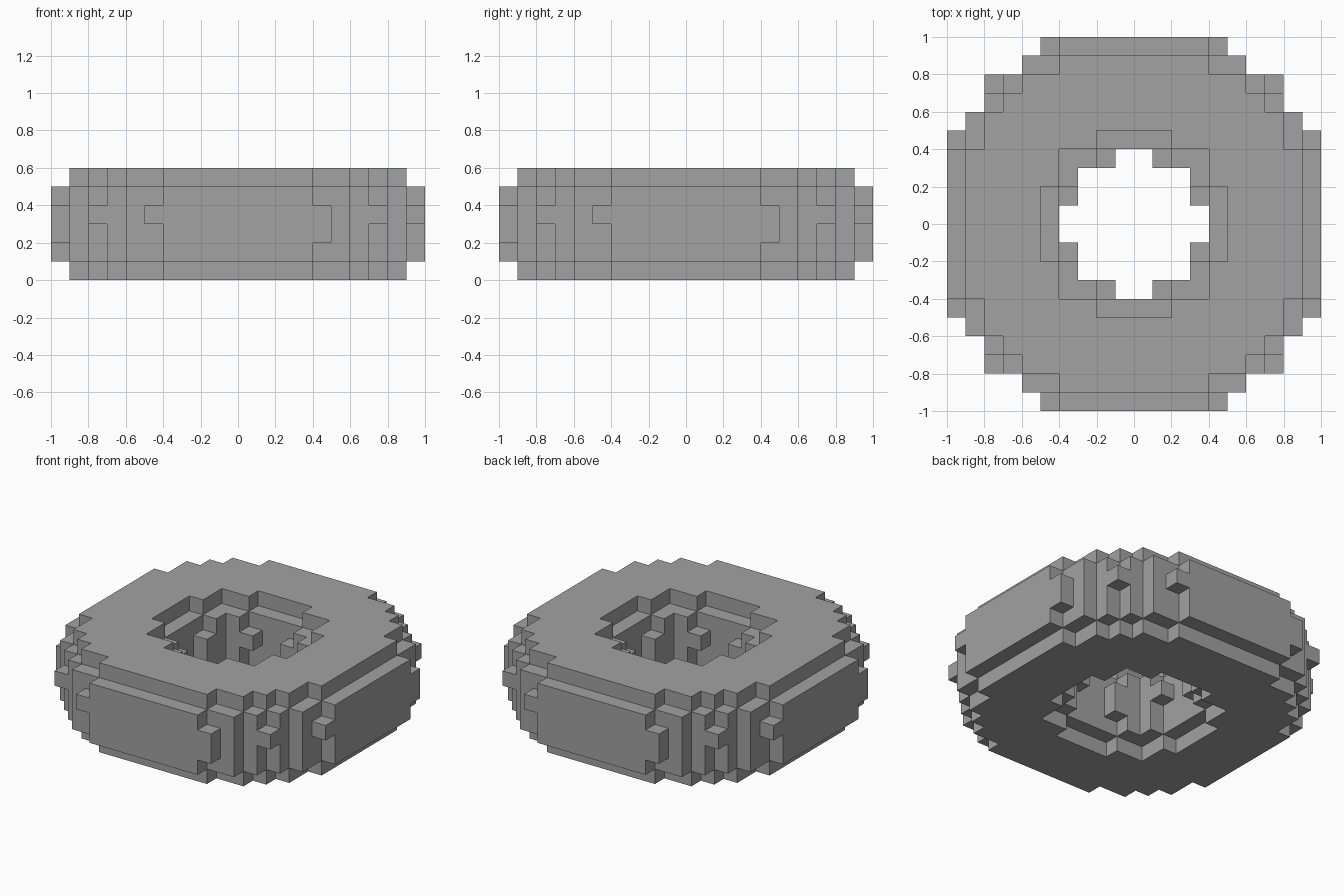
import bpy
import bmesh
import math
from mathutils import Vector

if "Cube" in bpy.data.objects:
    bpy.data.objects.remove(bpy.data.objects["Cube"], do_unlink=True)

CELL = 0.1

# Outer and inner half-widths, in cells, for each row outward from the centre
CAP_OUTER = [9, 9, 9, 9, 8, 8, 7, 6, 4]
CAP_INNER = [5, 5, 4, 4, 2]
BODY_OUTER = [10, 10, 10, 10, 9, 9, 8, 7, 6, 4]
BODY_INNER = [4, 4, 3, 2]

# Single knobs on the front quarter: column, row, layers
KNOBS = [
    (-5, -10, (3,)), (4, -10, (2, 3)),    # ends of the outer wall
    (-8, -8, (3,)),                       # outer corner
    (1, -4, (3,)), (-2, -4, (2, 3)),      # inside the hole
]


def ring_layer(outer, inner, k):
    """Cells of one stepped ring at layer k."""
    cells = set()
    for row, width in enumerate(outer):
        start = inner[row] if row < len(inner) else 0
        for col in range(start, width):
            for i in (col, -col - 1):
                for j in (row, -row - 1):
                    cells.add((i, j, k))
    return cells


def make_material(name, colour):
    mat = bpy.data.materials.new(name)
    mat.use_nodes = True
    mat.diffuse_color = colour
    bsdf = next(n for n in mat.node_tree.nodes if n.type == 'BSDF_PRINCIPLED')
    bsdf.inputs["Base Color"].default_value = colour
    return mat


def build_blocks(name, cells, mat):
    """Skin a set of cells, keeping only the exposed faces."""
    bm = bmesh.new()
    corners = {}

    def vert(p):
        key = tuple(round(c) for c in p)
        if key not in corners:
            corners[key] = bm.verts.new([c * CELL for c in key])
        return corners[key]

    for cell in cells:
        centre = Vector(cell) + Vector((0.5, 0.5, 0.5))
        for axis in range(3):
            for sign in (-1, 1):
                n = Vector((0, 0, 0))
                n[axis] = sign
                if tuple(round(c) for c in Vector(cell) + n) in cells:
                    continue
                u = Vector((0, 0, 0))
                u[(axis + 1) % 3] = 0.5
                v = n.cross(u)
                mid = centre + n * 0.5
                bm.faces.new([vert(mid + a * u + b * v)
                              for a, b in ((-1, -1), (1, -1), (1, 1), (-1, 1))])

    # Merge flat neighbours into clean panels
    bmesh.ops.dissolve_limit(bm, angle_limit=math.radians(1),
                             verts=bm.verts[:], edges=bm.edges[:])
    mesh = bpy.data.meshes.new(name)
    bm.to_mesh(mesh)
    bm.free()
    mesh.materials.append(mat)
    obj = bpy.data.objects.new(name, mesh)
    bpy.context.collection.objects.link(obj)
    return obj


# Caps at the bottom and top, four wider layers between
cells = set()
for k in (0, 5):
    cells |= ring_layer(CAP_OUTER, CAP_INNER, k)
for k in range(1, 5):
    cells |= ring_layer(BODY_OUTER, BODY_INNER, k)

# Knobs repeated by quarter turns
for i, j, layers in KNOBS:
    for turn in range(4):
        cells |= {(i, j, k) for k in layers}
        i, j = -j - 1, i

build_blocks("block_ring", cells, make_material("stone_grey", (0.36, 0.36, 0.36, 1.0)))
